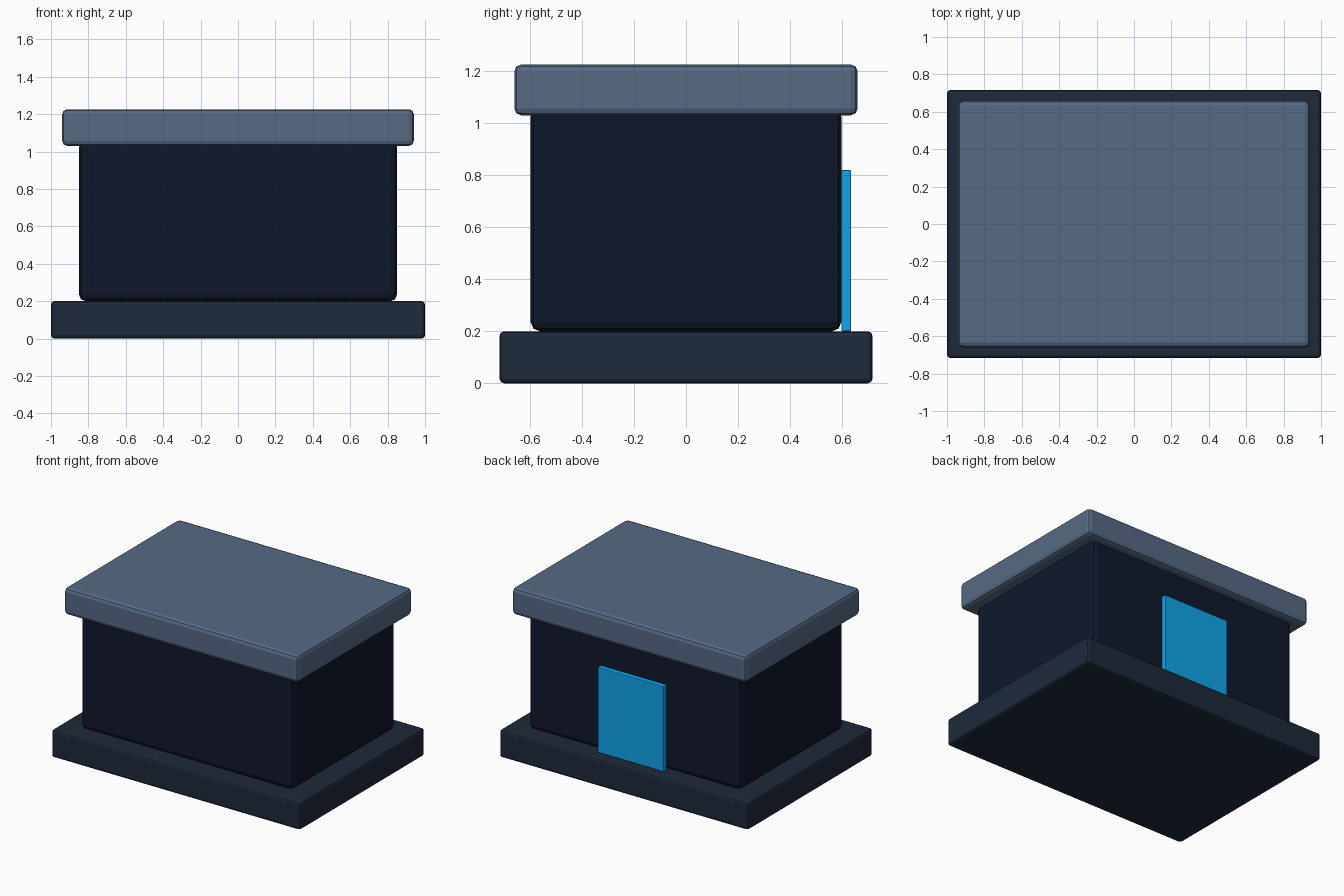
import bpy

if "Cube" in bpy.data.objects:
    bpy.data.objects.remove(bpy.data.objects["Cube"])


def material(name, hex_code):
    # sRGB hex to linear viewport colour
    def lin(c):
        return c / 12.92 if c <= 0.04045 else ((c + 0.055) / 1.055) ** 2.4
    mat = bpy.data.materials.new(name)
    rgb = [lin(int(hex_code[i:i + 2], 16) / 255) for i in (0, 2, 4)]
    mat.diffuse_color = (*rgb, 1)
    mat.use_nodes = True
    mat.node_tree.nodes["Principled BSDF"].inputs["Base Color"].default_value = mat.diffuse_color
    return mat


def box(name, x, y, z, bevel, segments, colour):
    # Bevelled block given by its (min, max) range on each axis
    ranges = (x, y, z)
    bpy.ops.mesh.primitive_cube_add(size=1, location=[(a + b) / 2 for a, b in ranges])
    ob = bpy.context.object
    ob.name = name
    ob.scale = [b - a for a, b in ranges]
    bpy.ops.object.transform_apply(location=False, rotation=False, scale=True)
    mod = ob.modifiers.new("rounded_edges", 'BEVEL')
    mod.width = bevel
    mod.segments = segments
    ob.data.materials.append(material(name + "_colour", colour))
    return ob


# Plinth
box("base", (-1, 1), (-0.717, 0.717), (0, 0.2), 0.018, 2, "1e293b")
# Walls, tucked slightly under the roof
box("body", (-0.85, 0.85), (-0.597, 0.597), (0.2, 1.06), 0.035, 2, "0f172a")
# Overhanging roof slab
box("roof", (-0.94, 0.94), (-0.66, 0.66), (1.03, 1.226), 0.027, 2, "566a84")
# Door panel on the back wall
box("door", (-0.265, 0.265), (0.597, 0.635), (0.2, 0.82), 0.005, 2, "0ea5e9")
